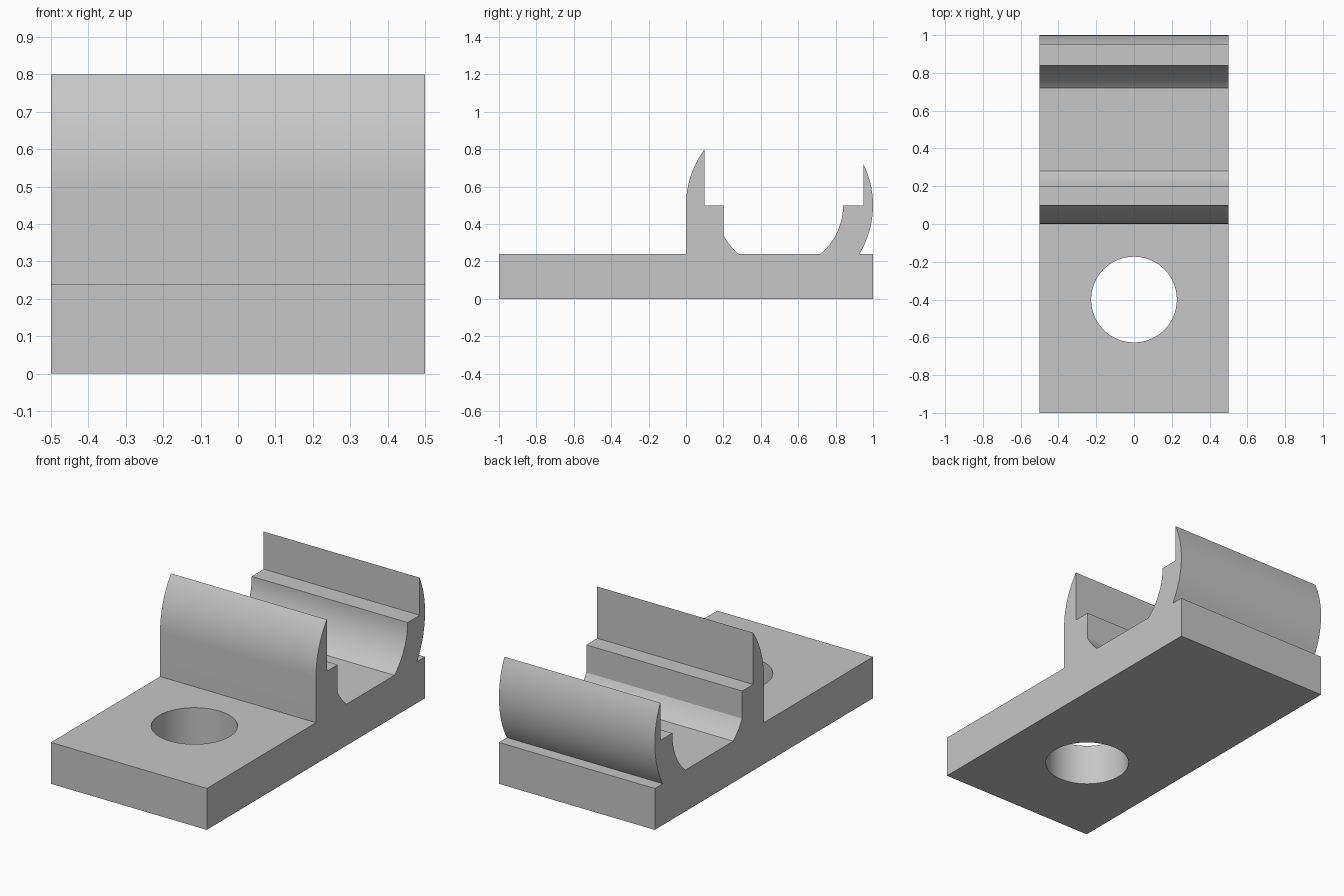
import bpy
import bmesh
from math import sin, cos, acos, asin, pi, radians

cube = bpy.data.objects.get("Cube")
if cube:
    bpy.data.objects.remove(cube, do_unlink=True)

HALF_WIDTH = 0.5
PLATE_TOP = 0.24
CENTRE = 0.5        # y and z of the clamp axis
OUTER, INNER = 0.5, 0.34
HOLE_Y, HOLE_RADIUS = -0.4, 0.227

grey = bpy.data.materials.new("plain grey")
grey.use_nodes = True
colour = (0.57, 0.57, 0.57, 1)
grey.diffuse_color = colour
grey.node_tree.nodes["Principled BSDF"].inputs["Base Color"].default_value = colour


def arc(radius, start, end, steps=16):
    """Points (y, z) on a circle around the clamp axis."""
    angles = [start + (end - start) * i / steps for i in range(steps + 1)]
    return [(CENTRE + radius * cos(a), CENTRE + radius * sin(a)) for a in angles]


def at_y(radius, y):
    return acos((y - CENTRE) / radius)


def at_plate(radius):
    return asin((PLATE_TOP - CENTRE) / radius)


# Side profile: plate, front jaw, cradle, back jaw
profile = [(-1, 0), (-1, PLATE_TOP), (0, PLATE_TOP)]
profile += arc(OUTER, pi, at_y(OUTER, 0.1))
profile += [(0.1, CENTRE), (0.2, CENTRE)]
profile += arc(INNER, -at_y(INNER, 0.2), -pi - at_plate(INNER), 8)
profile += arc(INNER, at_plate(INNER), 0)
profile += [(0.95, CENTRE)]
profile += arc(OUTER, at_y(OUTER, 0.95), at_plate(OUTER), 20)
profile += [(1, PLATE_TOP), (1, 0)]

# Extrude the profile across the width
bm = bmesh.new()
side = bm.faces.new([bm.verts.new((-HALF_WIDTH, y, z)) for y, z in profile])
swept = bmesh.ops.extrude_face_region(bm, geom=[side])["geom"]
bmesh.ops.translate(bm, vec=(2 * HALF_WIDTH, 0, 0),
                    verts=[v for v in swept if isinstance(v, bmesh.types.BMVert)])
bmesh.ops.recalc_face_normals(bm, faces=bm.faces)
mesh = bpy.data.meshes.new("clamp_body")
bm.to_mesh(mesh)
bm.free()
mesh.materials.append(grey)
body = bpy.data.objects.new("clamp_body", mesh)
bpy.context.collection.objects.link(body)

# Bolt hole through the front of the plate
bpy.ops.mesh.primitive_cylinder_add(vertices=64, radius=HOLE_RADIUS, depth=0.6,
                                    location=(0, HOLE_Y, PLATE_TOP / 2))
cutter = bpy.context.object
cutter.name = "hole_cutter"
cutter.hide_render = True
cutter.data.materials.append(grey)
cut = body.modifiers.new("bolt_hole", "BOOLEAN")
cut.operation = "DIFFERENCE"
cut.solver = "EXACT"
cut.object = cutter

bpy.ops.object.select_all(action="DESELECT")
body.select_set(True)
bpy.context.view_layer.objects.active = body
bpy.ops.object.modifier_apply(modifier=cut.name)
bpy.data.objects.remove(cutter, do_unlink=True)
bpy.ops.object.shade_smooth_by_angle(angle=radians(25))
